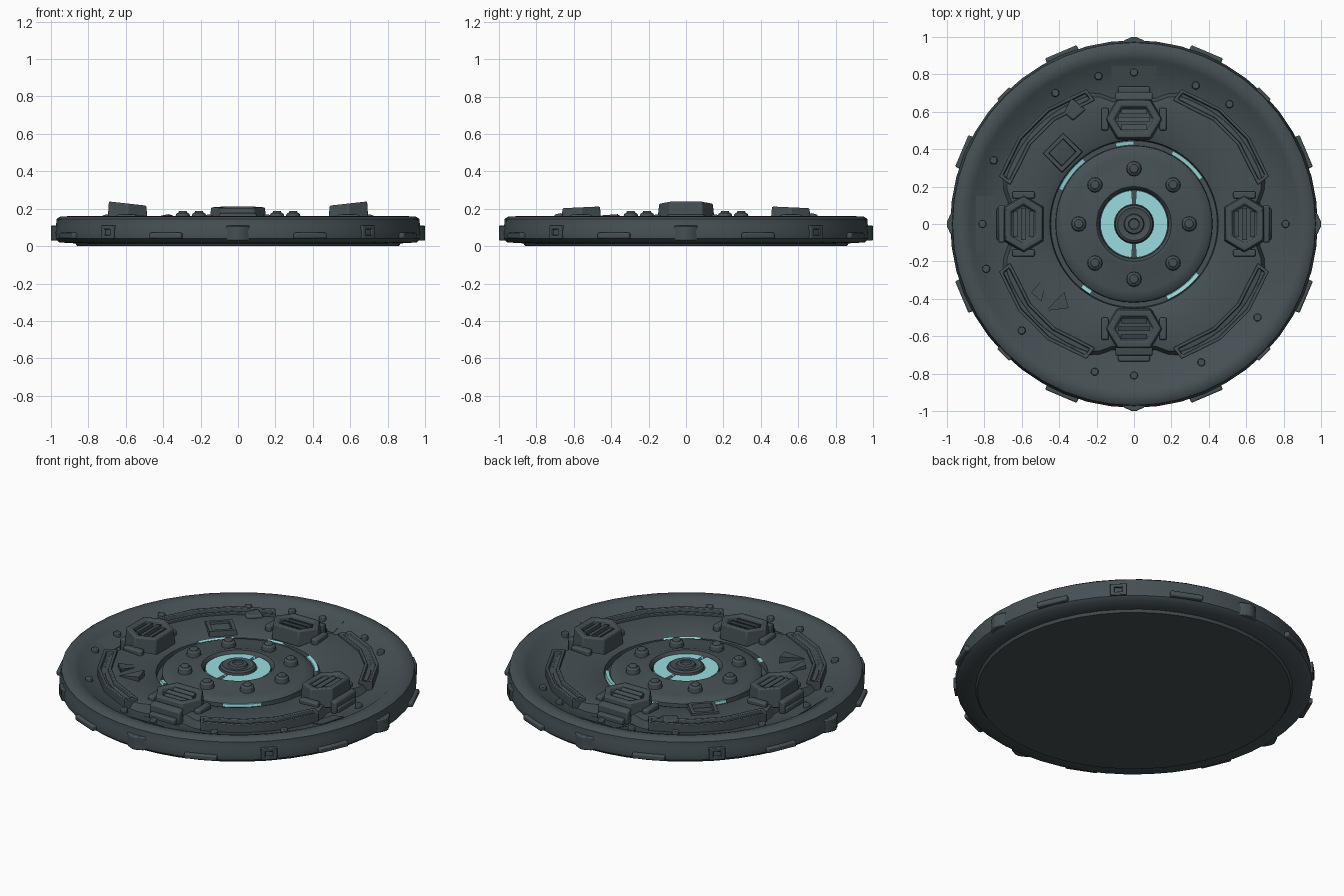
import bpy, bmesh, math
from math import sin, cos, pi, radians
from mathutils import Matrix, Vector

cube = bpy.data.objects.get("Cube")
if cube:
    bpy.data.objects.remove(cube, do_unlink=True)


def material(name, rgb):
    m = bpy.data.materials.new(name)
    m.use_nodes = True
    m.diffuse_color = (*rgb, 1)
    m.node_tree.nodes["Principled BSDF"].inputs["Base Color"].default_value = (*rgb, 1)
    return m


STEEL = material("dark steel", (0.06, 0.08, 0.088))
GLOW = material("pale cyan", (0.32, 0.72, 0.75))


def finish(name, bm, mat=STEEL, turn=0, bevel=0):
    bmesh.ops.recalc_face_normals(bm, faces=bm.faces)
    me = bpy.data.meshes.new(name)
    bm.to_mesh(me)
    bm.free()
    me.materials.append(mat)
    ob = bpy.data.objects.new(name, me)
    ob.rotation_euler.z = radians(turn)
    bpy.context.collection.objects.link(ob)
    if bevel:
        mod = ob.modifiers.new("bevel", "BEVEL")
        mod.width = bevel
        mod.segments = 2
    bpy.ops.object.select_all(action="DESELECT")
    ob.select_set(True)
    bpy.context.view_layer.objects.active = ob
    bpy.ops.object.shade_smooth_by_angle(angle=radians(40))
    return ob


def lathe(name, profile, n=48, mat=STEEL, start=0, stop=360, scale=None):
    """Sweep (radius, height) points around z; scale(angle, radius) may reshape the radius."""
    bm = bmesh.new()
    full = stop - start == 360
    rings = []
    for i in range(n if full else n + 1):
        a = radians(start + (stop - start) * i / n)
        ring = []
        for r, z in profile:
            rr = scale(a, r) if scale else r
            ring.append(bm.verts.new((rr * cos(a), rr * sin(a), z)))
        rings.append(ring)
    for i in range(n):
        p, q = rings[i], rings[(i + 1) % len(rings)]
        for j in range(len(profile) - 1):
            bm.faces.new((p[j], q[j], q[j + 1], p[j + 1]))
    bmesh.ops.remove_doubles(bm, verts=bm.verts, dist=0.0005)
    return finish(name, bm, mat)


def prism(name, outline, z0, top, turn=0, inset=0, depth=0, flare=1, bevel=0, mat=STEEL):
    """Extrude an outline in (radial, sideways) axes; top(u) gives the height of the lid."""
    bm = bmesh.new()
    mid = sum((Vector(p) for p in outline), Vector((0, 0))) / len(outline)
    low = [bm.verts.new((*(mid + (Vector(p) - mid) * flare), z0)) for p in outline]
    high = [bm.verts.new((u, v, top(u))) for u, v in outline]
    bm.faces.new(low)
    lid = bm.faces.new(high)
    for i in range(len(low)):
        j = (i + 1) % len(low)
        bm.faces.new((low[i], low[j], high[j], high[i]))
    bmesh.ops.recalc_face_normals(bm, faces=bm.faces)
    if inset:
        bmesh.ops.inset_region(bm, faces=[lid], thickness=inset, use_even_offset=True)
        bmesh.ops.inset_region(bm, faces=[lid], thickness=inset * 0.25, depth=-depth,
                               use_even_offset=True)
    return finish(name, bm, mat, turn, bevel)


def rect(u0, u1, v):
    return [(u0, -v), (u1, -v), (u1, v), (u0, v)]


def bolt(name, x, y, z, r, h):
    bm = bmesh.new()
    bmesh.ops.create_cone(bm, cap_ends=True, segments=12, radius1=r, radius2=r * 0.85, depth=h,
                          matrix=Matrix.Translation((x, y, z + h / 2)))
    return finish(name, bm, bevel=r * 0.2)


# Outer rim with underside and the sloping dish
lathe("rim_and_dish", [(0, 0), (.86, 0), (.87, .015), (.955, .02), (.978, .04), (.982, .075), (.972, .11),
                       (.97, .145), (.95, .159), (.91, .16), (.88, .15), (.86, .135), (.70, .09),
                       (.42, .08), (0, .08)])


# Armour plate: pinched at the four emitters, wide on the diagonals
def plate_radius(a, r):
    off = abs((math.degrees(a) + 45) % 90 - 45)
    grow = min(max((off - 10) / 8, 0), 1)
    return r + (0.065 * grow + 0.015 * off / 45) * max(0, (r - .45) / .23)


lathe("armour_plate", [(.445, .08), (.45, .115), (.47, .125), (.53, .138), (.62, .145), (.66, .138), (.68, .09)],
      72, scale=plate_radius)

# Hub, button and light rings
lathe("hub_ring", [(.42, .08), (.418, .12), (.40, .135), (.36, .143), (.27, .143), (.225, .158),
                   (.20, .158), (.185, .14), (.18, .10)])
lathe("hub_floor", [(.19, .125), (0, .125)])
lathe("hub_button", [(.105, .12), (.10, .158), (.088, .166), (.07, .16), (.055, .16), (.05, .172),
                     (.03, .176), (.026, .168), (0, .168)], 24)
for side in (-90, 90):
    lathe("core_light", [(.18, .125), (.18, .145), (.105, .145), (.105, .125)], 20, GLOW, side + 4, side + 176)
for a, b in ((128, 155), (90, 103), (34, 62), (-66, -38), (-130, -122)):
    lathe("gap_light", [(.418, .11), (.422, .124), (.442, .128), (.446, .11)], 8, GLOW, a, b)
for i in range(8):
    a = i * pi / 4
    x, y = .295 * cos(a), .295 * sin(a)
    bolt("hub_bolt", x, y, .135, .042, .042)
    bolt("hub_bolt_head", x, y, .17, .026, .018)

# Emitter blocks: the side pair tilts inward, the front and back pair tilts outward
for i in range(4):
    turn, side = i * 90, i % 2 == 0
    s = .03 if side else 0

    def lid(u):
        return .24 + (u - .70) * .11 if side else .203 + (.66 - u) * .045

    hexagon = [(.46 + s, -.085), (.56 + s, -.145), (.66 + s, -.085),
               (.66 + s, .085), (.56 + s, .145), (.46 + s, .085)]
    prism("emitter_block", hexagon, .12, lid, turn, .032, .03, 1.08, .007)
    for k in (-1, 0, 1):
        c = .56 + s + k * .042
        prism("emitter_slat", rect(c - .013, c + .013, .085 - abs(k) * .015), .13,
              lambda u: lid(u) - .012 - (u - c) * .3, turn)
    prism("emitter_bracket", rect(.66 + s, .705 + s * .7, .1), .09, lambda u: .178 - (u - .66) * .2,
          turn, bevel=.01)
    prism("emitter_foot", rect(.70, .735, .085), .09, lambda u: .13, turn, bevel=.008)
    for v in (-.155, .155):
        prism("emitter_cheek", [(.50 + s, v - .02), (.62 + s, v - .02), (.62 + s, v + .02), (.50 + s, v + .02)],
              .1, lambda u: .168, turn, bevel=.01)

    # Bent troughs on the diagonals
    half = [(.69, .33), (.765, .11)]
    inner = [(.615, .32), (.69, .09)]
    trough = half + [(u, -v) for u, v in reversed(half)] + [(u, -v) for u, v in inner] + inner[::-1]
    prism("trough_frame", trough, .09, lambda u: .16, turn + 45, .016, .025, 1, .004)

    # Rim clips: long bars, square sockets and pointed lugs
    for off in (-23, 23):
        prism("rim_bar", rect(.94, 1.0, .092), .04, lambda u: .072, turn + off, bevel=.008)
    socket = lathe_turn = turn + 45
    for v in (-.033, .033):
        prism("socket_post", [(.93, v - .012), (.99, v - .012), (.99, v + .012), (.93, v + .012)],
              .04, lambda u: .108, socket, bevel=.004)
    for z in (.04, .09):
        prism("socket_bar", rect(.93, .99, .045), z, lambda u: z + .02, socket, bevel=.004)
    prism("rim_lug", [(.93, -.1), (.982, -.05), (1.0, -.012), (1.0, .012), (.982, .05), (.93, .1)],
          .03, lambda u: .11, turn, bevel=.006)

# Scattered rivets on the dish
for x, y in ((0, .81), (-.19, .79), (-.42, .70), (.33, .74), (.51, .64), (-.75, .34), (-.81, 0), (-.79, -.24),
             (.81, 0), (-.6, -.57), (-.21, -.79), (0, -.81), (.36, -.74), (.66, -.5)):
    bolt("dish_rivet", x, y, .10, .023, .045)

# Patch plates lying on the dish slope
for turn, width in ((90, .12), (180, .15), (270, .16), (343, .08)):
    prism("patch_plate", rect(.74, .845, width), .09, lambda u: .106 + (u - .74) * .28, turn)

# Battle damage: sunken panel and torn shards
prism("sunken_panel", rect(.47, .61, .075), .1, lambda u: .153, 135, .02, .03, 1.1)
prism("torn_shard", [(.50, -.05), (.64, .09), (.66, .02), (.60, .0)], .1, lambda u: .12 + (u - .5) * .3, 212)
prism("torn_shard", [(.52, .02), (.66, .03), (.56, .10)], .1, lambda u: .15 + (.66 - u) * .15, 222)
prism("torn_edge", [(.66, -.06), (.75, -.02), (.70, .05), (.64, .03)], .1, lambda u: .16, 118, bevel=.01)
